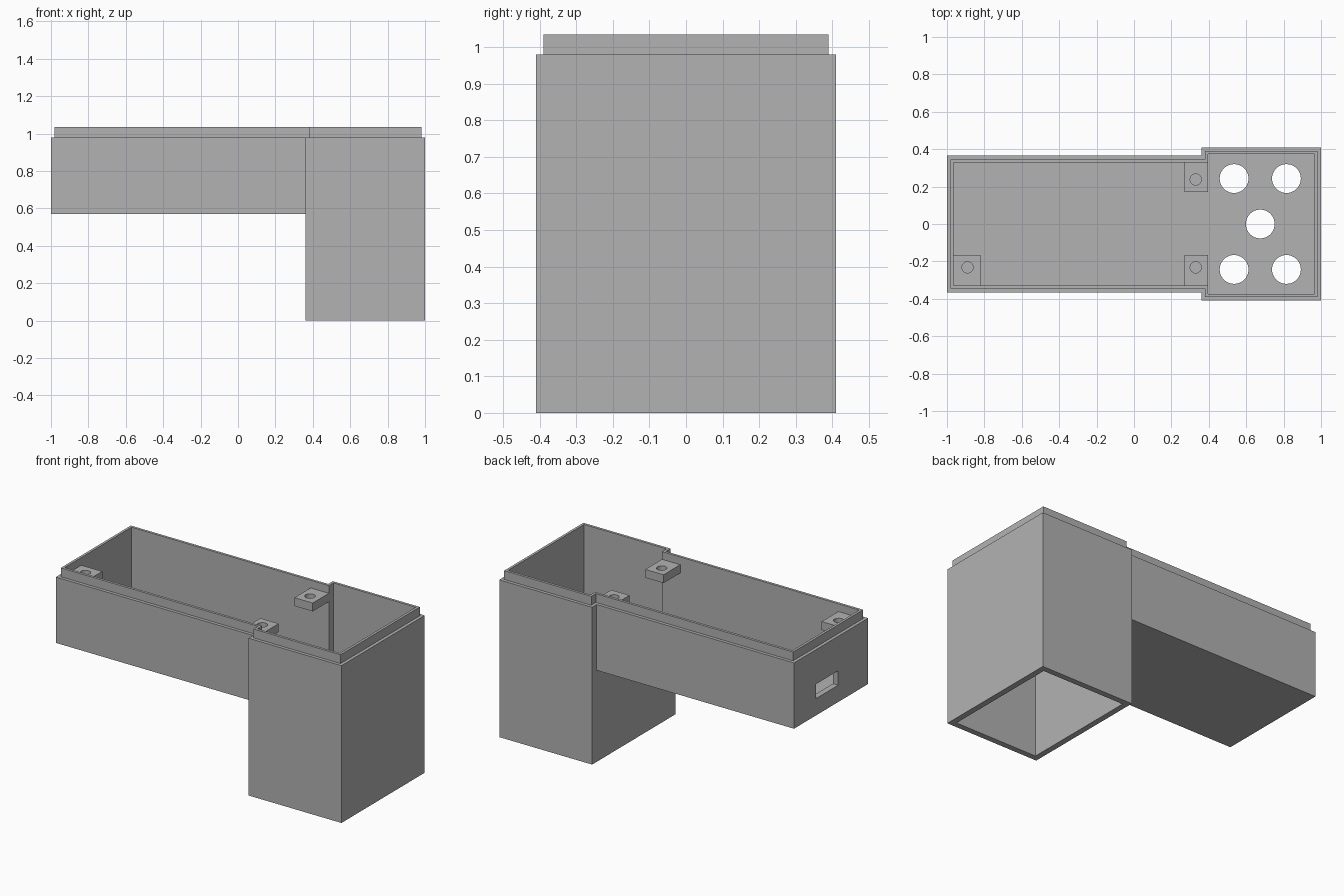
import bpy
import bmesh
import math

cube = bpy.data.objects.get("Cube")
if cube:
    bpy.data.objects.remove(cube, do_unlink=True)

grey = bpy.data.materials.new("plain grey")
grey.use_nodes = True
colour = (0.448, 0.448, 0.448, 1)
grey.diffuse_color = colour
grey.node_tree.nodes["Principled BSDF"].inputs["Base Color"].default_value = colour

WALL = 0.036
FLOOR = 0.57
LEDGE = 0.98
TOP = 1.035


def prism(name, points, z0, z1):
    """Extrude a flat outline from z0 to z1."""
    bm = bmesh.new()
    base = bm.faces.new([bm.verts.new((x, y, z0)) for x, y in points])
    grown = bmesh.ops.extrude_face_region(bm, geom=[base])["geom"]
    for v in grown:
        if isinstance(v, bmesh.types.BMVert):
            v.co.z = z1
    bmesh.ops.recalc_face_normals(bm, faces=bm.faces)
    mesh = bpy.data.meshes.new(name)
    bm.to_mesh(mesh)
    bm.free()
    mesh.materials.append(grey)
    obj = bpy.data.objects.new(name, mesh)
    bpy.context.collection.objects.link(obj)
    return obj


def box(name, x0, x1, y0, y1, z0, z1):
    return prism(name, [(x0, y0), (x1, y0), (x1, y1), (x0, y1)], z0, z1)


def cylinder(name, x, y, r, z0, z1, sides=40):
    turn = [2 * math.pi * i / sides for i in range(sides)]
    return prism(name, [(x + r * math.cos(a), y + r * math.sin(a)) for a in turn], z0, z1)


def stepped(inset):
    """Outline of the narrow tray joined to the wider post."""
    tray, post, step = 0.365 - inset, 0.41 - inset, 0.36 + inset
    end = 1 - inset
    half = [(-end, -tray), (step, -tray), (step, -post), (end, -post)]
    return half + [(x, -y) for x, y in reversed(half)]


def combine(target, other, operation):
    """Apply a boolean and remove the helper."""
    other.hide_render = True
    mod = target.modifiers.new("combine", "BOOLEAN")
    mod.operation = operation
    mod.solver = "EXACT"
    mod.object = other
    bpy.context.view_layer.objects.active = target
    bpy.ops.object.modifier_apply(modifier=mod.name)
    bpy.data.objects.remove(other, do_unlink=True)


# Housing: stepped tray, raised lip and tall post
housing = prism("housing", stepped(0), FLOOR, LEDGE)
combine(housing, box("post", 0.36, 1, -0.41, 0.41, 0, 0.7), "UNION")
combine(housing, prism("lip", stepped(0.02), 0.9, TOP), "UNION")

# Upper cavity, and lower cavity open at the bottom of the post
combine(housing, prism("upper_cavity", stepped(WALL), FLOOR + WALL, 1.2), "DIFFERENCE")
inner_y = 0.41 - WALL
combine(housing, box("lower_cavity", 0.36 + WALL, 1 - WALL, -inner_y, inner_y, -0.1, FLOOR),
        "DIFFERENCE")

# Five round openings in the post floor
centres = [(x, y) for x in (0.535, 0.815) for y in (-0.243, 0.243)] + [(0.675, 0)]
for x, y in centres:
    combine(housing, cylinder("floor_hole", x, y, 0.077, 0.5, 0.7), "DIFFERENCE")

# Rectangular port in the tray end
combine(housing, box("port", -1.1, -0.9, -0.07, 0.147, 0.675, 0.765), "DIFFERENCE")

# Screw tabs in three tray corners
tabs = [
    ("back_inner_tab", 0.27, 0.396, 0.17, 0.335, 0.33, 0.238),
    ("front_inner_tab", 0.27, 0.396, -0.335, -0.165, 0.33, -0.232),
    ("front_end_tab", -0.97, -0.82, -0.335, -0.165, -0.89, -0.232),
]
for name, x0, x1, y0, y1, hx, hy in tabs:
    tab = box(name, x0, x1, y0, y1, 0.935, 0.987)
    combine(tab, cylinder("screw_hole", hx, hy, 0.03, 0.9, 1.1, 24), "DIFFERENCE")
